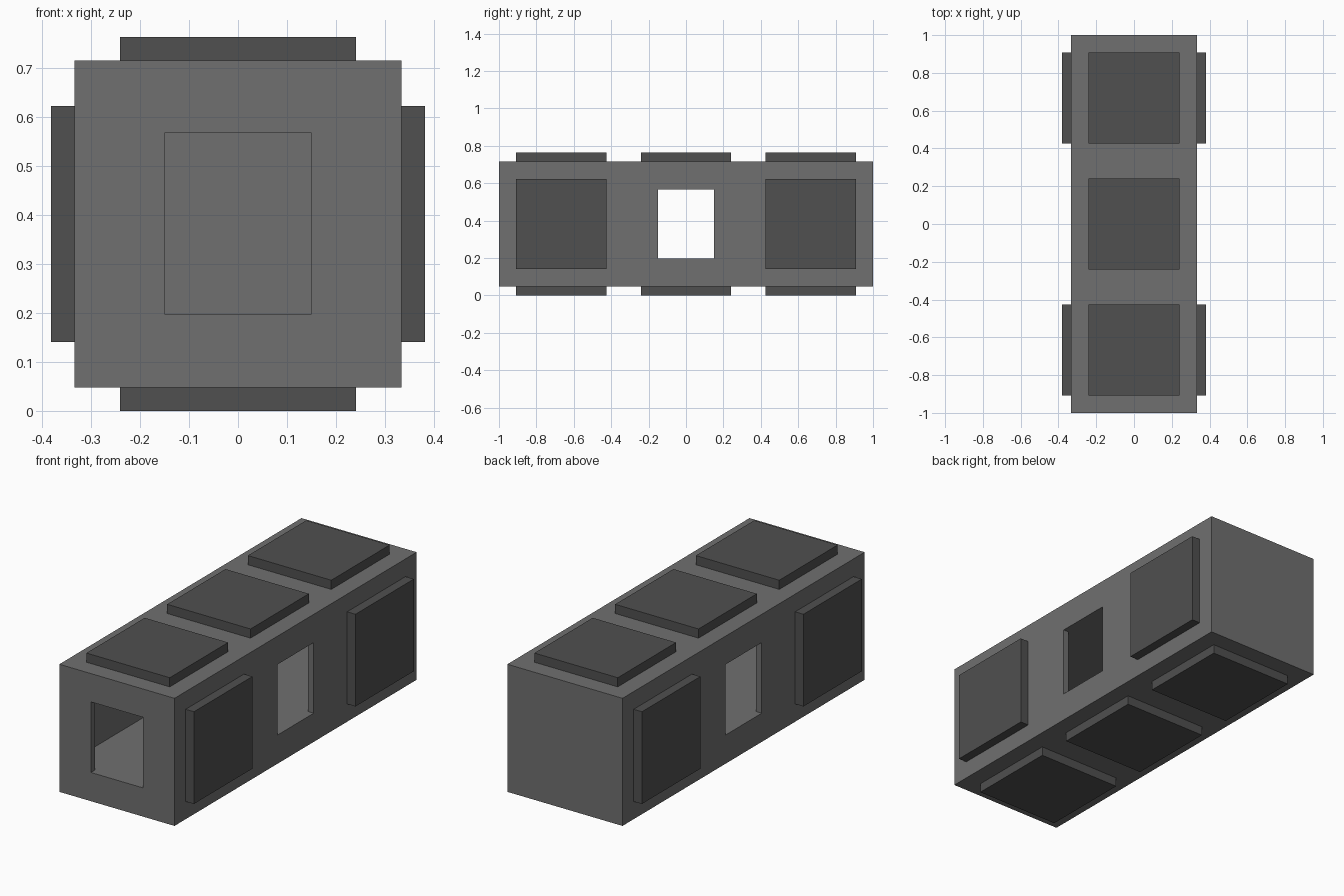
import bpy, bmesh

if "Cube" in bpy.data.objects:
    bpy.data.objects.remove(bpy.data.objects["Cube"])


def material(name, grey):
    m = bpy.data.materials.new(name)
    m.diffuse_color = (grey, grey, grey, 1)
    m.use_nodes = True
    m.node_tree.nodes["Principled BSDF"].inputs["Base Color"].default_value = m.diffuse_color
    return m


def add_object(name, bm, mat=None):
    bmesh.ops.recalc_face_normals(bm, faces=bm.faces)
    me = bpy.data.meshes.new(name)
    bm.to_mesh(me)
    bm.free()
    ob = bpy.data.objects.new(name, me)
    bpy.context.collection.objects.link(ob)
    if mat:
        me.materials.append(mat)
    return ob


def prism(name, outline, z0, z1, mat=None):
    bm = bmesh.new()
    face = bm.faces.new([bm.verts.new((x, y, z0)) for x, y in outline])
    ext = bmesh.ops.extrude_face_region(bm, geom=[face])
    top = [v for v in ext["geom"] if isinstance(v, bmesh.types.BMVert)]
    bmesh.ops.translate(bm, verts=top, vec=(0, 0, z1 - z0))
    return add_object(name, bm, mat)


def box(name, x0, x1, y0, y1, z0, z1, mat):
    return prism(name, [(x0, y0), (x1, y0), (x1, y1), (x0, y1)], z0, z1, mat)


hull_grey = material("hull_grey", 0.16)
panel_grey = material("panel_grey", 0.08)

W, T = 0.333, 0.048           # hull half width, panel thickness
Z0, Z1 = T, 0.715             # hull bottom and top
ZM = (Z0 + Z1) / 2
I, E, D = 0.30, 0.967, 0.15   # room half width, half length, doorway half width
P = 0.241                     # panel half size

# Hull with an inner room, a front doorway and two side openings
hull = box("hull", -W, W, -1, 1, Z0, Z1, hull_grey)
plan = [(D, -1.1), (D, -E), (I, -E), (I, -D), (0.5, -D), (0.5, D), (I, D), (I, E)]
plan += [(-x, y) for x, y in reversed(plan)]
room = prism("room_cutter", plan, 0.198, 0.567)
room.hide_render = True
room.hide_set(True)
cut = hull.modifiers.new("room", "BOOLEAN")
cut.operation, cut.solver, cut.object = "DIFFERENCE", "EXACT", room

# Bake the cut and drop the cutter
bpy.context.view_layer.objects.active = hull
hull.select_set(True)
bpy.ops.object.modifier_apply(modifier=cut.name)
bpy.data.objects.remove(room)

# Raised panels on roof, underside and both flanks
for y in (-0.667, 0, 0.667):
    box("roof_panel", -P, P, y - P, y + P, Z1, Z1 + T, panel_grey)
    box("underside_panel", -P, P, y - P, y + P, 0, Z0, panel_grey)
    if y:
        for s in (-1, 1):
            xs = sorted((s * W, s * (W + T)))
            box("side_panel", *xs, y - P, y + P, ZM - P, ZM + P, panel_grey)
